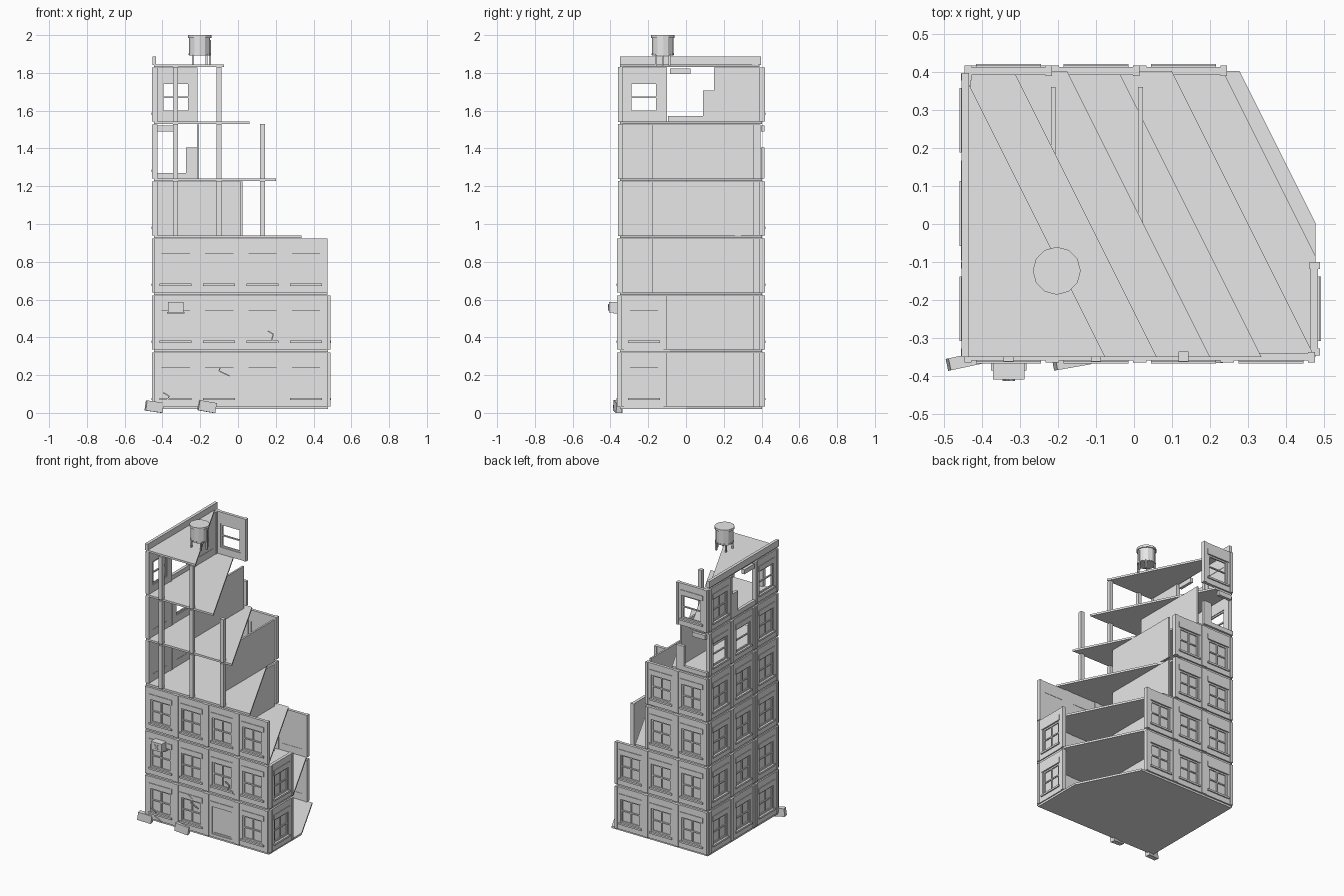
import bpy, bmesh, math
from mathutils import Matrix, Vector

if "Cube" in bpy.data.objects:
    bpy.data.objects.remove(bpy.data.objects["Cube"])

grey = bpy.data.materials.new("concrete_grey")
grey.diffuse_color = (0.8, 0.8, 0.8, 1)
grey.use_nodes = True
grey.node_tree.nodes["Principled BSDF"].inputs["Base Color"].default_value = grey.diffuse_color

H = 0.302            # storey height
Z0 = 0.02            # ground slab bottom


def box(bm, x0, x1, y0, y1, z0, z1, m=Matrix()):
    c = Vector(((x0 + x1) / 2, (y0 + y1) / 2, (z0 + z1) / 2))
    s = Matrix.Diagonal((x1 - x0, y1 - y0, z1 - z0, 1))
    bmesh.ops.create_cube(bm, size=1, matrix=m @ Matrix.Translation(c) @ s)


def finish(bm, name):
    bmesh.ops.recalc_face_normals(bm, faces=bm.faces)
    me = bpy.data.meshes.new(name)
    bm.to_mesh(me)
    bm.free()
    me.materials.append(grey)
    ob = bpy.data.objects.new(name, me)
    bpy.context.collection.objects.link(ob)
    return ob


def bay(bm, m, w, kind="glass"):
    """One wall bay: local x along wall, -y outward, z up from the slab."""
    h, o, b, t = w / 2, 0.075, 0.047, 0.207
    top = H - 0.016
    if kind == "broken":
        box(bm, -h, h, -0.016, 0.004, 0, 0.03, m)
        box(bm, -h, -h + 0.06, -0.016, 0.004, 0.03, 0.165, m)
        box(bm, 0.005, h - 0.01, -0.016, 0.004, 0.25, top - 0.005, m)
        return
    if kind == "door":
        b, t = 0.02, 0.207
    # wall around the opening
    box(bm, -h, -o, -0.012, 0.008, 0, top, m)
    box(bm, o, h, -0.012, 0.008, 0, top, m)
    box(bm, -o, o, -0.012, 0.008, 0, b, m)
    box(bm, -o, o, -0.012, 0.008, t, top, m)
    # end pilasters
    for s in (-1, 1):
        u = sorted((s * h, s * (h - 0.018)))
        box(bm, *u, -0.017, 0.011, 0, top, m)
    # sill and lintel
    if kind != "door":
        box(bm, -0.085, 0.085, -0.02, -0.01, b - 0.012, b, m)
    box(bm, -0.085, 0.085, -0.016, -0.01, t, t + 0.035, m)
    # sash frame
    f = 0.01
    for s in (-1, 1):
        u = sorted((s * o, s * (o - f)))
        box(bm, *u, -0.006, 0.003, b, t, m)
    box(bm, -o, o, -0.006, 0.003, b, b + f, m)
    box(bm, -o, o, -0.006, 0.003, t - f, t, m)
    if kind == "door":
        box(bm, -o, o, -0.002, 0.006, b, t, m)
        return
    mid = (b + t) / 2
    box(bm, -o, o, -0.006, 0.003, mid - 0.004, mid + 0.004, m)
    if kind == "glass":
        box(bm, -0.004, 0.004, -0.006, 0.003, b, t, m)
        box(bm, -o, o, 0.001, 0.006, b, t, m)


def place(x, y, floor, turn):
    return (Matrix.Translation((x, y, Z0 + 0.013 + H * floor))
            @ Matrix.Rotation(math.radians(turn), 4, 'Z'))


BAYS_X = [-0.33, -0.10, 0.13, 0.36]
BAYS_Y = [-0.2225, 0.0275, 0.2725]

# front wall: three storeys with a door at street level
bm = bmesh.new()
for fl in range(3):
    for i, x in enumerate(BAYS_X):
        bay(bm, place(x, -0.347, fl, 0), 0.23, "door" if (fl, i) == (0, 2) else "glass")
finish(bm, "front_wall")

# right wall: only one bay left on two storeys
bm = bmesh.new()
for fl in range(2):
    bay(bm, place(0.472, -0.2225, fl, 90), 0.245)
finish(bm, "right_wall")

# back wall: steps down towards the collapsed corner
bm = bmesh.new()
for fl, n in enumerate((3, 3, 2, 2, 1, 1)):
    for x in BAYS_X[:n]:
        kind = {4: "broken", 5: "open"}.get(fl, "glass")
        bay(bm, place(x, 0.4, fl, 180), 0.23, kind)
finish(bm, "back_wall")

# left wall: full height, hole on the top storey
special = {(5, 1): "broken", (5, 0): "open", (4, 1): "open", (4, 2): "open"}
bm = bmesh.new()
for fl in range(6):
    for i, y in enumerate(BAYS_Y):
        bay(bm, place(-0.438, y, fl, -90), 0.246, special.get((fl, i), "glass"))
finish(bm, "left_wall")

# floor slabs and roof, each sliced along the diagonal collapse line
for fl, c in enumerate((0.478, 0.435, 0.3, 0.16, 0.025, -0.115, -0.25)):
    bm = bmesh.new()
    z = Z0 + H * fl
    box(bm, -0.445, 0.477, -0.35, 0.402, z, z + 0.013)
    geom = bm.verts[:] + bm.edges[:] + bm.faces[:]
    bmesh.ops.bisect_plane(bm, geom=geom, plane_co=(c, 0, 0),
                           plane_no=(1, 0.5, 0), clear_outer=True)
    bmesh.ops.holes_fill(bm, edges=bm.edges[:])
    finish(bm, "roof_slab" if fl == 6 else f"floor_slab_{fl}")

# interior partition walls
bm = bmesh.new()
for fl in range(5):
    x = 0.017 if fl < 4 else -0.212
    z = Z0 + H * fl
    box(bm, x - 0.006, x + 0.006, -0.18, 0.36, z + 0.013, z + H - 0.003)
finish(bm, "partition_walls")

# exposed front columns
bm = bmesh.new()
for x, top in zip(BAYS_X, (6, 6, 5)):
    for fl in range(3, top):
        z = Z0 + H * fl
        box(bm, x - 0.013, x + 0.013, -0.361, -0.335, z + 0.01, z + H)
finish(bm, "front_columns")

# parapet on the left roof edge
bm = bmesh.new()
box(bm, -0.453, -0.433, -0.35, 0.397, 1.842, 1.886)
finish(bm, "roof_parapet")

# water tank: body, lid, hoops, legs and pipe
bm = bmesh.new()
cx, cy = -0.203, -0.123
for r, z0, z1 in ((0.056, 1.892, 1.985), (0.063, 1.985, 2.0),
                  (0.059, 1.894, 1.902)):
    bmesh.ops.create_cone(bm, cap_ends=True, segments=12, radius1=r, radius2=r,
                          depth=z1 - z0,
                          matrix=Matrix.Translation((cx, cy, (z0 + z1) / 2)))
for sx in (-1, 1):
    for sy in (-1, 1):
        lx, ly = cx + sx * 0.036, cy + sy * 0.036
        box(bm, lx - 0.005, lx + 0.005, ly - 0.005, ly + 0.005, 1.84, 1.9)
box(bm, cx + 0.05, cx + 0.06, cy - 0.005, cy + 0.005, 1.84, 1.975)
finish(bm, "water_tank")

# window air conditioner with front grille
bm = bmesh.new()
box(bm, -0.37, -0.288, -0.408, -0.35, 0.531, 0.587)
box(bm, -0.376, -0.282, -0.385, -0.35, 0.527, 0.533)
for a in (45, -45):
    box(bm, -0.02, 0.02, -0.413, -0.405, -0.003, 0.003,
        Matrix.Translation((-0.329, 0, 0.559)) @ Matrix.Rotation(math.radians(a), 4, 'Y'))
finish(bm, "air_conditioner")

# fallen rubble blocks
for i, (x, y, rz, ry) in enumerate(((-0.443, -0.36, 12, 8), (-0.163, -0.361, 10, 10))):
    bm = bmesh.new()
    m = (Matrix.Translation((x, y, 0.036)) @ Matrix.Rotation(math.radians(rz), 4, 'Z')
         @ Matrix.Rotation(math.radians(ry), 4, 'Y'))
    box(bm, -0.046, 0.046, -0.016, 0.016, -0.03, 0.024, m)
    finish(bm, f"rubble_block_{i + 1}")

# zigzag cracks as thin raised strips
zig = [(-0.035, 0.04), (-0.005, 0.022), (-0.016, -0.008), (0.04, -0.034)]
bm = bmesh.new()
for x, z in ((-0.36, 0.067), (-0.085, 0.23), (0.193, 0.394)):
    for (ax, az), (bx, bz) in zip(zig, zig[1:]):
        ln, ang = math.hypot(bx - ax, bz - az), math.atan2(bz - az, bx - ax)
        m = (Matrix.Translation((x + (ax + bx) / 2, -0.362, z + (az + bz) / 2))
             @ Matrix.Rotation(-ang, 4, 'Y'))
        box(bm, -ln / 2, ln / 2, -0.003, 0.004, -0.003, 0.003, m)
finish(bm, "wall_cracks")
